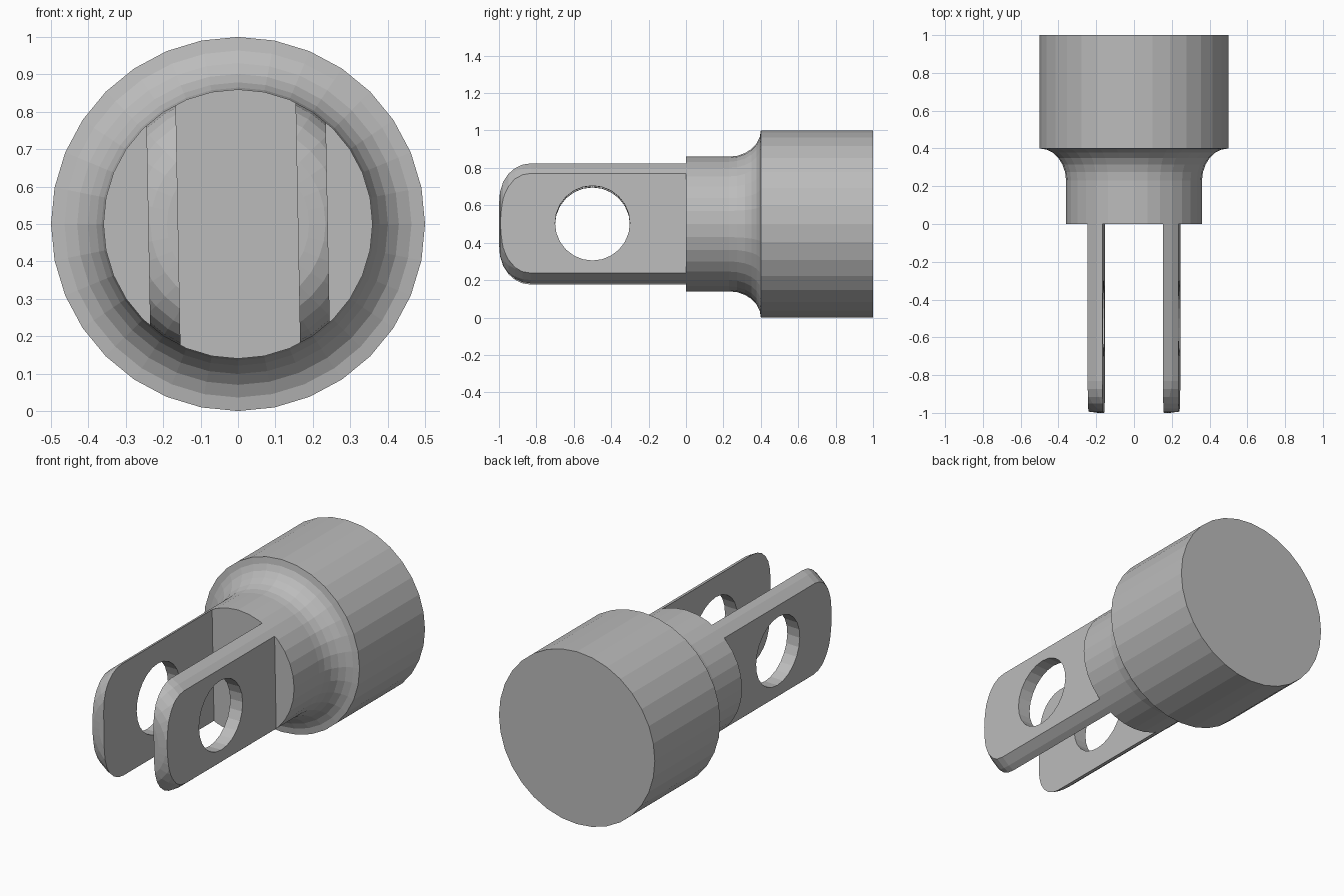
import bpy, bmesh
from math import sin, cos, pi, radians
from mathutils import Matrix

cube = bpy.data.objects.get("Cube")
if cube:
    bpy.data.objects.remove(cube)

AXIS_Z = 0.5
SIDES = 32
NECK, HEAD = 0.36, 0.5
TILT = radians(-1.1)

steel = bpy.data.materials.new("grey_metal")
steel.use_nodes = True
grey = (0.5, 0.5, 0.5, 1)
steel.diffuse_color = grey
steel.node_tree.nodes["Principled BSDF"].inputs["Base Color"].default_value = grey


def make_object(name, bm):
    bmesh.ops.recalc_face_normals(bm, faces=bm.faces)
    mesh = bpy.data.meshes.new(name)
    bm.to_mesh(mesh)
    bm.free()
    mesh.materials.append(steel)
    obj = bpy.data.objects.new(name, mesh)
    obj.location.z = AXIS_Z
    bpy.context.collection.objects.link(obj)
    return obj


def lathe(name, profile):
    """Revolve (y, radius) pairs around the y axis and cap both ends."""
    bm = bmesh.new()
    rings = []
    for y, r in profile:
        rings.append([bm.verts.new((r * sin(2 * pi * i / SIDES), y,
                                    r * cos(2 * pi * i / SIDES)))
                      for i in range(SIDES)])
    for a, b in zip(rings, rings[1:]):
        for i in range(SIDES):
            j = (i + 1) % SIDES
            bm.faces.new((a[i], a[j], b[j], b[i]))
    bm.faces.new(rings[0])
    bm.faces.new(rings[-1])
    return make_object(name, bm)


def box_cutter(name, x0, x1):
    """Box that clears everything in front of y = 0 between two x values."""
    bm = bmesh.new()
    bmesh.ops.create_cube(bm, size=1, matrix=Matrix.Translation(((x0 + x1) / 2, -0.6, 0))
                          @ Matrix.Diagonal((x1 - x0, 1.2, 1.2, 1)))
    obj = make_object(name, bm)
    obj.rotation_euler.y = TILT
    return obj


# Rounded prong tip, straight neck, concave fillet and wide head in one turning
steps = [i / 6 * pi / 2 for i in range(7)]
tip = [(-0.83 - 0.17 * cos(t), 0.19 + 0.17 * sin(t)) for t in steps]
fillet = [(0.23 + 0.17 * sin(t), HEAD - 0.14 * cos(t)) for t in steps]
fork = lathe("clevis_fork", tip + [(0, NECK)] + fillet + [(1, HEAD)])

# Slot between the prongs and flats on their outer sides
cutters = [box_cutter("slot_cutter", -0.16, 0.16),
           box_cutter("left_flat_cutter", 0.24, 0.6),
           box_cutter("right_flat_cutter", -0.6, -0.24)]

# Pin hole across both prongs
bm = bmesh.new()
bmesh.ops.create_cone(bm, cap_ends=True, segments=24, radius1=0.2, radius2=0.2, depth=1.2,
                      matrix=Matrix.Translation((0, -0.5, 0)) @ Matrix.Rotation(pi / 2, 4, 'Y'))
pin = make_object("pin_hole_cutter", bm)
pin.rotation_euler.y = TILT
cutters.append(pin)

# Cut the fork, then discard the cutters
bpy.context.view_layer.objects.active = fork
for cutter in cutters:
    cutter.hide_render = True
    mod = fork.modifiers.new(cutter.name, 'BOOLEAN')
    mod.operation = 'DIFFERENCE'
    mod.solver = 'EXACT'
    mod.object = cutter
    bpy.ops.object.modifier_apply(modifier=mod.name)
    bpy.data.objects.remove(cutter)
